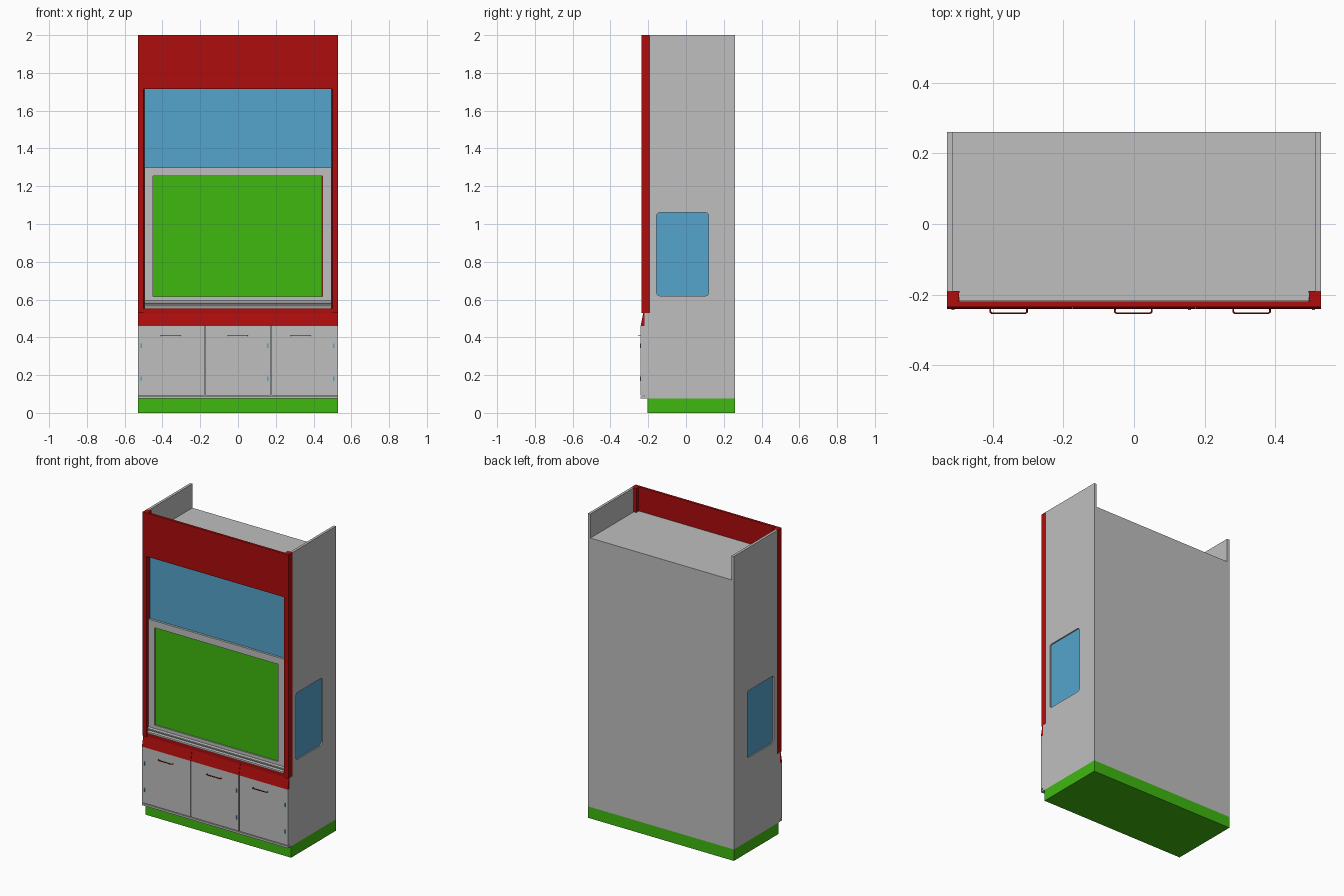
import bpy, bmesh
from mathutils import Vector

if "Cube" in bpy.data.objects:
    bpy.data.objects.remove(bpy.data.objects["Cube"], do_unlink=True)


def material(name, rgb):
    m = bpy.data.materials.new(name)
    m.use_nodes = True
    m.diffuse_color = (*rgb, 1)
    m.node_tree.nodes["Principled BSDF"].inputs["Base Color"].default_value = (*rgb, 1)
    return m


GREY = material("light grey", (0.52, 0.52, 0.52))
RED = material("red", (0.42, 0.004, 0.004))
GREEN = material("green", (0.05, 0.48, 0.005))
BLUE = material("glass blue", (0.09, 0.37, 0.6))


def finish(name, bm, mat):
    bmesh.ops.recalc_face_normals(bm, faces=bm.faces)
    mesh = bpy.data.meshes.new(name)
    bm.to_mesh(mesh)
    bm.free()
    ob = bpy.data.objects.new(name, mesh)
    bpy.context.collection.objects.link(ob)
    if mat:
        mesh.materials.append(mat)
    return ob


def box(name, x, y, z, mat):
    bm = bmesh.new()
    bmesh.ops.create_cube(bm, size=1)
    for v in bm.verts:
        v.co = [(a + b) / 2 + c * (b - a) for (a, b), c in zip((x, y, z), v.co)]
    return finish(name, bm, mat)


def prism(name, points, direction, mat):
    """Extrude a closed outline along a vector."""
    bm = bmesh.new()
    face = bm.faces.new([bm.verts.new(p) for p in points])
    ext = bmesh.ops.extrude_face_region(bm, geom=[face])["geom"]
    moved = [g for g in ext if isinstance(g, bmesh.types.BMVert)]
    bmesh.ops.translate(bm, verts=moved, vec=Vector(direction))
    return finish(name, bm, mat)


def x_profile(name, yz, x0, x1, mat):
    return prism(name, [(x0, y, z) for y, z in yz], (x1 - x0, 0, 0), mat)


W = 0.53        # half width
BACK = 0.26     # rear plane
INNER = 0.495   # half width of the front opening

# Plinth and lower cabinet
box("plinth", (-W, W), (-0.205, BACK), (0, 0.075), GREEN)
box("base_cabinet", (-W, W), (-0.22, BACK), (0.075, 0.53), GREY)
box("cabinet_bottom_rail", (-W, W), (-0.24, -0.22), (0.075, 0.088), GREY)

# Doors, sloped fascia panels and handles, three bays
edges = [-W, -0.175, 0.175, W]
for i, handle_x in enumerate((-0.355, -0.002, 0.333)):
    a, b = edges[i], edges[i + 1]
    left = a + (0.003 if i > 0 else 0)
    right = b - (0.003 if i < 2 else 0)
    box(f"door_{i + 1}", (left, right), (-0.24, -0.22), (0.093, 0.46), GREY)
    x_profile(f"fascia_{i + 1}",
              [(-0.24, 0.46), (-0.218, 0.46), (-0.218, 0.53), (-0.226, 0.53)],
              a + (0.001 if i > 0 else 0), b - (0.001 if i < 2 else 0), RED)

    curve = bpy.data.curves.new(f"handle_{i + 1}", "CURVE")
    curve.dimensions = "3D"
    curve.bevel_depth = 0.0025
    curve.bevel_resolution = 1
    curve.use_fill_caps = True
    path = [(-0.052, -0.238), (-0.052, -0.249), (-0.047, -0.253),
            (0.047, -0.253), (0.052, -0.249), (0.052, -0.238)]
    spline = curve.splines.new("POLY")
    spline.points.add(len(path) - 1)
    for p, (x, y) in zip(spline.points, path):
        p.co = (handle_x + x, y, 0.408, 1)
    curve.materials.append(RED)
    ob = bpy.data.objects.new(f"handle_{i + 1}", curve)
    bpy.context.collection.objects.link(ob)
    bpy.ops.object.select_all(action="DESELECT")
    ob.select_set(True)
    bpy.context.view_layer.objects.active = ob
    bpy.ops.object.convert(target="MESH")

# Hinge plates
for x in (-0.512, 0.157, 0.508):
    for z in (0.18, 0.355):
        box("hinge", (x - 0.004, x + 0.004), (-0.243, -0.239), (z - 0.012, z + 0.012), BLUE)

# Upper shell: sides with recessed windows, back and sunken roof
for side, name in ((-1, "right"), (1, "left")):
    xs = sorted((side * W, side * (W - 0.017)))
    panel = box(f"{name}_side_panel", xs, (-0.19, BACK), (0.53, 2), GREY)
    y0, y1, z0, z1, c = -0.155, 0.12, 0.62, 1.06, 0.014
    k = c * 0.3
    outline = []
    for y, sy, z, sz, flip in ((y0, 1, z0, 1, False), (y1, -1, z0, 1, True),
                               (y1, -1, z1, -1, False), (y0, 1, z1, -1, True)):
        corner = [(y, z + sz * c), (y + sy * k, z + sz * k), (y + sy * c, z)]
        outline += corner[::-1] if flip else corner
    cutter = prism(f"{name}_window_cutter", [(side * 0.55, y, z) for y, z in outline],
                   (-side * 0.06, 0, 0), None)
    cutter.hide_render = True
    cutter.hide_viewport = True
    cutter.display_type = "WIRE"
    cut = panel.modifiers.new("window opening", "BOOLEAN")
    cut.operation = "DIFFERENCE"
    cut.object = cutter
    cut.solver = "EXACT"
    prism(f"{name}_window", [(side * 0.522, y, z) for y, z in outline],
          (-side * 0.009, 0, 0), BLUE)

    # Front post with a slightly tapered inner face
    prism(f"{name}_front_post",
          [(side * W, -0.235, 0.53), (side * W, -0.19, 0.53),
           (side * 0.494, -0.19, 0.53), (side * 0.5, -0.235, 0.53)],
          (0, 0, 1.47), RED)

box("back_panel", (-W + 0.017, W - 0.017), (BACK - 0.017, BACK), (0.53, 1.825), GREY)
box("roof", (-W + 0.017, W - 0.017), (-0.19, BACK), (1.825, 1.842), GREY)
box("roof_front_edge", (-INNER, INNER), (-0.218, -0.19), (1.825, 1.842), GREY)

# Front header and fixed upper glass
box("header", (-0.5, 0.5), (-0.235, -0.219), (1.715, 2), RED)
box("upper_glass", (-INNER, INNER), (-0.208, -0.2), (1.28, 1.84), BLUE)

# Sliding sash
SASH = (-0.222, -0.2)
box("sash_top_rail", (-INNER, INNER), SASH, (1.255, 1.3), GREY)
box("sash_bottom_rail", (-INNER, INNER), SASH, (0.59, 0.615), GREY)
for name, x in (("right", (-INNER, -0.45)), ("left", (0.448, INNER))):
    box(f"sash_{name}_stile", x, SASH, (0.615, 1.255), GREY)
box("sash_pane", (-0.45, 0.443), (-0.214, -0.204), (0.615, 1.255), GREEN)
box("sash_pane_edge", (0.443, 0.448), (-0.214, -0.204), (0.615, 1.255), RED)

# Sill with stepped airfoil rail
box("sill_base", (-0.5, 0.5), (-0.23, -0.19), (0.53, 0.552), RED)
x_profile("airfoil_rail",
          [(-0.19, 0.552), (-0.23, 0.552), (-0.234, 0.558), (-0.234, 0.566),
           (-0.228, 0.57), (-0.222, 0.57), (-0.222, 0.576), (-0.23, 0.578),
           (-0.23, 0.586), (-0.224, 0.594), (-0.19, 0.594)], -INNER, INNER, GREY)
